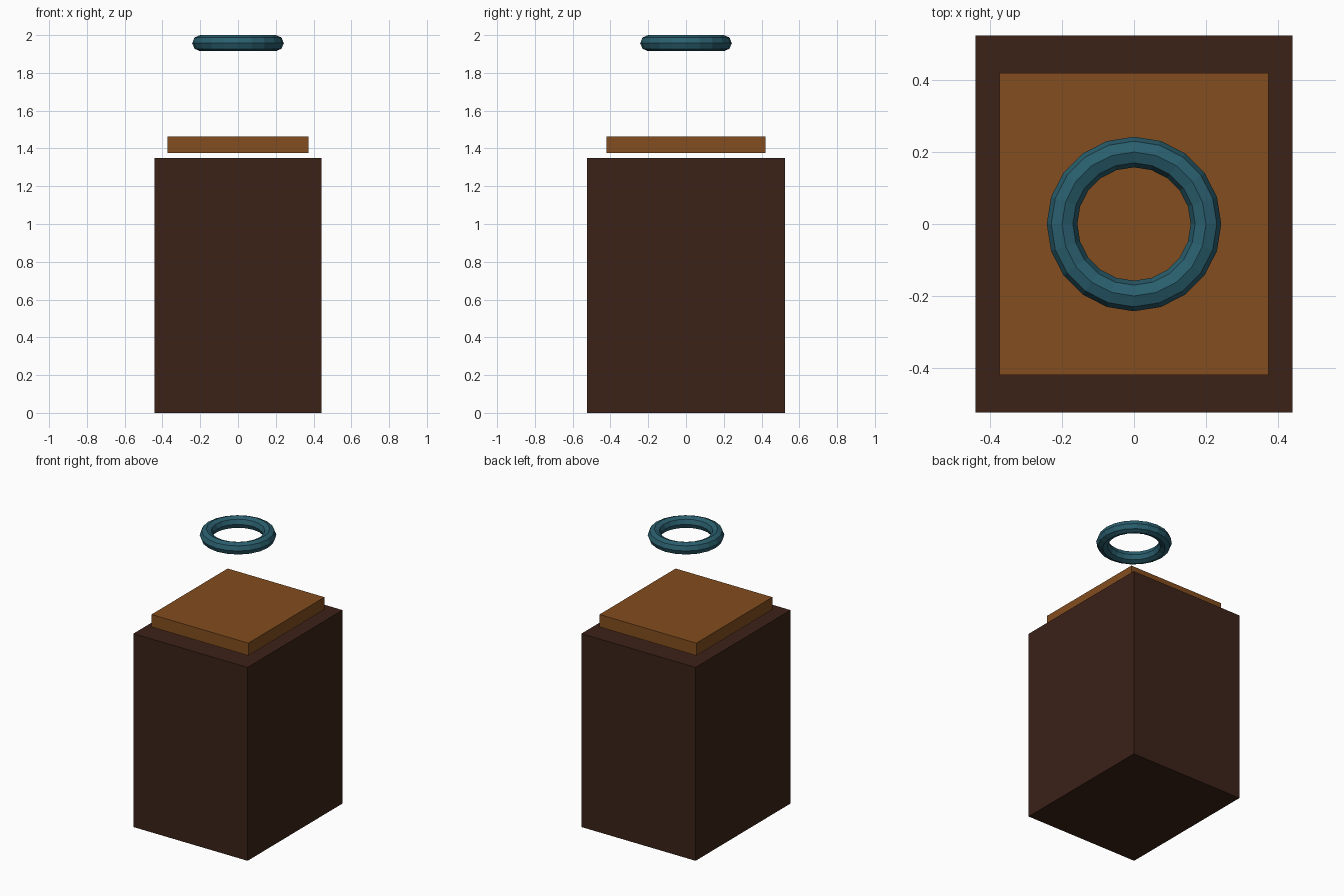
import bpy

if "Cube" in bpy.data.objects:
    bpy.data.objects.remove(bpy.data.objects["Cube"])


def paint(obj, name, color):
    mat = bpy.data.materials.new(name)
    mat.diffuse_color = (*color, 1.0)
    mat.use_nodes = True
    mat.node_tree.nodes["Principled BSDF"].inputs["Base Color"].default_value = mat.diffuse_color
    obj.data.materials.append(mat)


def box(name, size_x, size_y, z0, z1):
    bpy.ops.mesh.primitive_cube_add(size=1, location=(0, 0, (z0 + z1) / 2))
    obj = bpy.context.object
    obj.name = name
    obj.scale = (size_x, size_y, z1 - z0)
    bpy.ops.object.transform_apply(location=False, rotation=False, scale=True)
    return obj


# Tall dark block
body = box("body", 0.882, 1.048, 0.0, 1.35)
paint(body, "dark_brown", (0.045, 0.016, 0.0095))

# Thin panel floating just above the block
panel = box("top_panel", 0.748, 0.84, 1.375, 1.462)
paint(panel, "orange_brown", (0.227, 0.074, 0.013))

# Faceted ring hovering over the panel
bpy.ops.mesh.primitive_torus_add(
    major_segments=20, minor_segments=8,
    major_radius=0.2, minor_radius=0.0425, location=(0, 0, 1.9575))
ring = bpy.context.object
ring.name = "ring"
paint(ring, "teal", (0.023, 0.114, 0.156))
